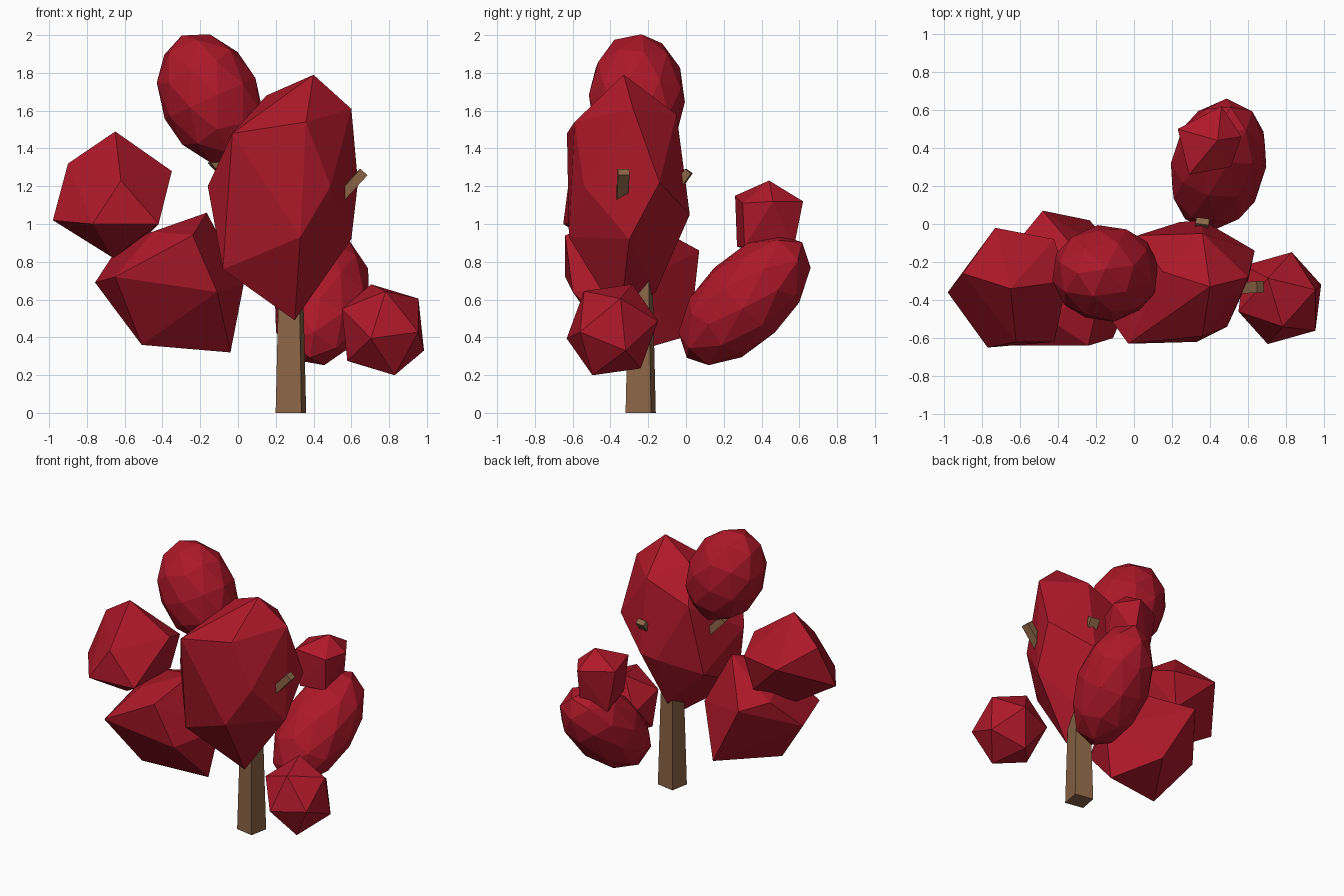
import bpy, bmesh
from math import radians
from mathutils import Matrix, Vector

if "Cube" in bpy.data.objects:
    bpy.data.objects.remove(bpy.data.objects["Cube"])


def material(name, rgb):
    m = bpy.data.materials.new(name)
    m.diffuse_color = (*rgb, 1)
    m.use_nodes = True
    m.node_tree.nodes["Principled BSDF"].inputs["Base Color"].default_value = m.diffuse_color
    return m


RED = material("leaves", (0.42, 0.009, 0.022))
BROWN = material("bark", (0.26, 0.13, 0.06))


def finish(name, bm, mat):
    bmesh.ops.recalc_face_normals(bm, faces=bm.faces)
    me = bpy.data.meshes.new(name)
    bm.to_mesh(me)
    bm.free()
    me.materials.append(mat)
    ob = bpy.data.objects.new(name, me)
    bpy.context.collection.objects.link(ob)
    return ob


def clump(name, center, radii, axis=(0, 0, 1), spin=0, detail=1):
    """Stretched icosphere whose local z points along axis."""
    bm = bmesh.new()
    bmesh.ops.create_icosphere(bm, subdivisions=detail, radius=1)
    tilt = Vector((0, 0, 1)).rotation_difference(Vector(axis)).to_matrix().to_4x4()
    bm.transform(Matrix.Translation(center) @ tilt
                 @ Matrix.Diagonal((*radii, 1))
                 @ Matrix.Rotation(radians(spin), 4, 'Z'))
    return finish(name, bm, RED)


def faceted(name, points):
    """Irregular faceted clump as the hull of a few corners."""
    bm = bmesh.new()
    for p in points:
        bm.verts.new(p)
    bmesh.ops.convex_hull(bm, input=bm.verts[:])
    loose = [v for v in bm.verts if not v.link_faces]
    bmesh.ops.delete(bm, geom=loose, context='VERTS')
    return finish(name, bm, RED)


def beam(name, start, end, w, d, taper=1.0, spin=0):
    """Four-sided tapered limb from start to end."""
    a, b = Vector(start), Vector(end)
    bm = bmesh.new()
    bmesh.ops.create_cube(bm, size=1)
    for v in bm.verts:
        k = taper if v.co.z > 0 else 1
        v.co.x *= w * k
        v.co.y *= d * k
        v.co.z = (v.co.z + 0.5) * (b - a).length
    rot = (b - a).to_track_quat('Z', 'Y').to_matrix().to_4x4() if spin == 0 \
        else Matrix.Rotation(radians(spin), 4, 'Z')
    bm.transform(Matrix.Translation(a) @ rot)
    return finish(name, bm, BROWN)


# Trunk and branches
beam("trunk", (0.28, -0.24, 0), (0.28, -0.24, 0.95), 0.139, 0.137, 0.72, -10.5)
beam("right_branch", (0.45, -0.345, 1.04), (0.665, -0.33, 1.275), 0.06, 0.05)
beam("back_branch", (0.34, -0.14, 1.06), (0.36, 0.015, 1.28), 0.07, 0.04)
beam("left_branch", (0.05, -0.2, 1.14), (-0.135, -0.25, 1.34), 0.06, 0.05)

# Large irregular leaf clumps
faceted("main_crown", [
    (0.40, -0.33, 1.79), (0.60, -0.28, 1.61), (0.36, -0.59, 1.54),
    (-0.03, -0.63, 1.48), (0.15, -0.25, 1.68), (-0.16, -0.45, 1.20),
    (-0.08, -0.50, 0.76), (0.30, -0.35, 0.49), (0.33, -0.62, 0.93),
    (0.635, -0.14, 1.22), (0.60, -0.30, 0.92), (0.49, -0.54, 1.20),
    (0.24, 0.01, 1.03), (0.36, 0.02, 1.05), (-0.06, -0.12, 0.95),
    (0.02, -0.06, 1.45), (0.36, -0.05, 1.58), (0.27, -0.16, 0.64)])
faceted("left_lower_leaves", [
    (-0.165, -0.30, 1.06), (-0.24, -0.64, 0.94), (-0.45, -0.50, 0.96),
    (-0.65, -0.64, 0.72), (-0.11, -0.60, 0.64), (-0.757, -0.29, 0.69),
    (-0.51, -0.40, 0.36), (-0.04, -0.29, 0.32), (-0.48, 0.07, 0.86),
    (-0.235, 0.02, 0.41), (0.03, -0.26, 0.68), (-0.62, -0.10, 0.90)])
faceted("left_upper_leaves", [
    (-0.65, -0.34, 1.49), (-0.66, -0.36, 0.82), (-0.98, -0.36, 1.02),
    (-0.73, -0.02, 1.20), (-0.90, -0.26, 1.32), (-0.77, -0.65, 1.00),
    (-0.42, -0.62, 1.00), (-0.35, -0.30, 1.28), (-0.62, -0.62, 1.23),
    (-0.47, -0.12, 0.95), (-0.42, -0.08, 1.20)])
faceted("back_small_leaves", [
    (0.44, 0.44, 1.23), (0.29, 0.26, 1.15), (0.51, 0.30, 1.11),
    (0.565, 0.46, 1.12), (0.46, 0.62, 1.12), (0.23, 0.50, 1.13),
    (0.32, 0.27, 0.88), (0.50, 0.31, 0.88), (0.47, 0.57, 0.87),
    (0.29, 0.50, 0.82)])

# Regular leaf clumps
clump("top_leaves", (-0.148, -0.26, 1.665), (0.266, 0.258, 0.365), (-0.41, 0, 0.91), 10, 2)
clump("back_leaves", (0.445, 0.31, 0.597), (0.255, 0.24, 0.437), (0.15, 0.7, 0.7), 20, 2)
clump("right_low_leaves", (0.767, -0.39, 0.44), (0.25, 0.25, 0.27), (-0.23, 0.39, 0.89), 212)
